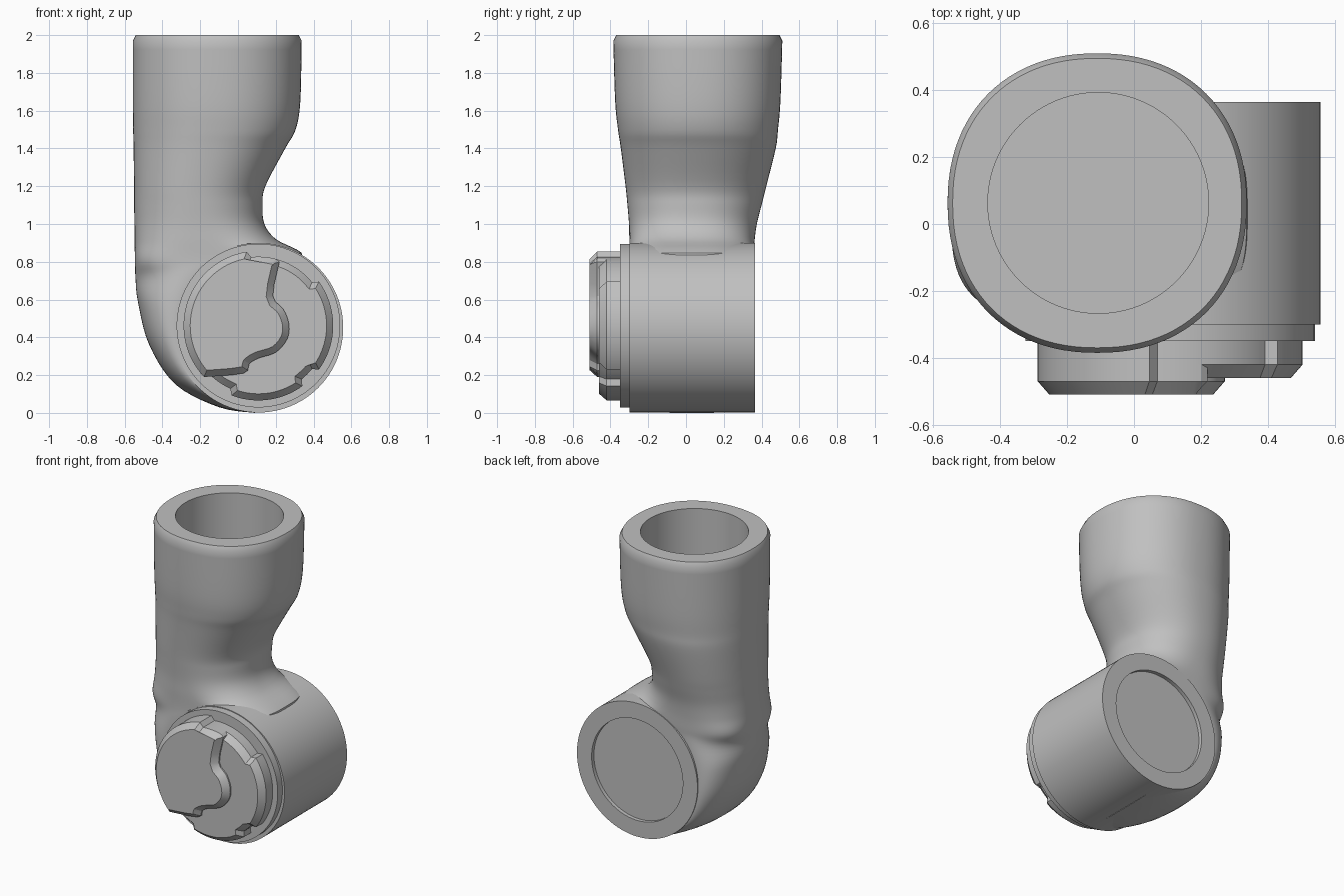
import bpy, bmesh, math
from mathutils import Vector

if "Cube" in bpy.data.objects:
    bpy.data.objects.remove(bpy.data.objects["Cube"], do_unlink=True)

grey = bpy.data.materials.new("grey plastic")
grey.use_nodes = True
COLOUR = (0.53, 0.53, 0.53, 1)
grey.diffuse_color = COLOUR
grey.node_tree.nodes["Principled BSDF"].inputs["Base Color"].default_value = COLOUR

CX, CZ = 0.108, 0.451      # axis of the cross barrel
SIDES = 96


def loft(name, rings, sharp=30):
    """Skin a list of closed rings and close both ends."""
    bm = bmesh.new()
    loops = [[bm.verts.new(p) for p in ring] for ring in rings]
    for a, b in zip(loops, loops[1:]):
        n = len(a)
        for i in range(n):
            j = (i + 1) % n
            bm.faces.new((a[i], a[j], b[j], b[i]))
    bm.faces.new(loops[0][::-1])
    bm.faces.new(loops[-1])
    bmesh.ops.recalc_face_normals(bm, faces=bm.faces)
    mesh = bpy.data.meshes.new(name)
    bm.to_mesh(mesh)
    bm.free()
    mesh.materials.append(grey)
    obj = bpy.data.objects.new(name, mesh)
    bpy.context.collection.objects.link(obj)
    bpy.ops.object.select_all(action="DESELECT")
    obj.select_set(True)
    bpy.context.view_layer.objects.active = obj
    bpy.ops.object.shade_smooth_by_angle(angle=math.radians(sharp))


def barrel(name, z, profile):
    """Turn (radius, y) pairs around a y axis at height z."""
    angles = [math.tau * i / SIDES for i in range(SIDES)]
    loft(name, [[(CX + r * math.cos(a), y, z + r * math.sin(a))
                 for a in angles] for r, y in profile])


def plate(name, outline, layers):
    """Stack an x-z outline (anticlockwise) at each (y, inset) layer."""
    pts = [Vector(p) for p in outline]
    n = len(pts)
    miters = []
    for i, p in enumerate(pts):
        d1 = (p - pts[i - 1]).normalized()
        d2 = (pts[(i + 1) % n] - p).normalized()
        n1, n2 = Vector((-d1.y, d1.x)), Vector((-d2.y, d2.x))
        miters.append((n1 + n2) / max(1 + n1.dot(n2), 0.6))
    loft(name, [[(q.x, y, q.y) for q in
                 (p + m * inset for p, m in zip(pts, miters))]
                for y, inset in layers], 25)


def catmull(a, b, c, d, t):
    return [0.5 * (2 * q + (r - p) * t + (2 * p - 5 * q + 4 * r - s) * t * t
                   + (3 * q - p - 3 * r + s) * t ** 3)
            for p, q, r, s in zip(a, b, c, d)]


def smooth(rows, steps):
    out = []
    for i in range(len(rows) - 1):
        a, d = rows[max(i - 1, 0)], rows[min(i + 2, len(rows) - 1)]
        out += [catmull(a, rows[i], rows[i + 1], d, k / steps) for k in range(steps)]
    return out + [list(rows[-1])]


def section(row, inset=0):
    """Rounded ring between an inner and an outer x-z point and two depths."""
    ix, iz, ox, oz, y0, y1, power = row
    inner, outer = Vector((ix, 0, iz)), Vector((ox, 0, oz))
    mid, half = (inner + outer) / 2, (inner - outer) / 2
    half -= half.normalized() * inset
    depth = (y1 - y0) / 2 - inset
    ring = []
    for i in range(SIDES):
        c, s = math.cos(math.tau * i / SIDES), math.sin(math.tau * i / SIDES)
        u = math.copysign(abs(c) ** (2 / power), c)
        v = math.copysign(abs(s) ** (2 / power), s)
        ring.append(mid + half * u + Vector((0, (y0 + y1) / 2 + depth * v, 0)))
    return ring


# Elbow tube: inner x, z, outer x, z, front y, back y, squareness.
# The lower sections hug the barrel rim, so the bend runs into its ends.
SECTIONS = [
    (0.10, 0.03, 0.09, 0.00, -0.298, 0.36, 2.2),
    (-0.06, 0.10, -0.10, 0.03, -0.298, 0.36, 2.2),
    (-0.18, 0.26, -0.33, 0.15, -0.298, 0.36, 2.2),
    (-0.18, 0.41, -0.47, 0.36, -0.298, 0.36, 2.2),
    (-0.11, 0.53, -0.53, 0.59, -0.298, 0.355, 2.2),
    (0.07, 0.75, -0.543, 0.72, -0.298, 0.352, 2.2),
    (0.34, 0.83, -0.546, 0.81, -0.298, 0.358, 3.2),
    (0.20, 0.92, -0.547, 0.90, -0.30, 0.363, 2.6),
    (0.14, 1.00, -0.548, 1.00, -0.302, 0.375, 2.3),
    (0.13, 1.10, -0.55, 1.10, -0.31, 0.40, 2.2),
    (0.145, 1.20, -0.55, 1.20, -0.32, 0.425, 2.2),
    (0.25, 1.40, -0.553, 1.40, -0.345, 0.475, 2.2),
    (0.305, 1.50, -0.555, 1.50, -0.36, 0.487, 2.2),
    (0.33, 1.65, -0.557, 1.65, -0.375, 0.50, 2.2),
    (0.337, 1.97, -0.557, 1.97, -0.385, 0.51, 2.2),
]
rings = [section(r) for r in smooth(SECTIONS, 5)]
rings.append(section((0.337, 2, -0.557, 2, -0.385, 0.51, 2.2), inset=0.015))
for z in (2.0, 1.5):                      # bore down the top of the tube
    rings.append(section((0.223, z, -0.437, z, -0.267, 0.393, 2)))
loft("elbow_tube", rings)

# Cross barrel with a shallow recess in its back, and the front collar
barrel("cross_barrel", CZ, [(0.449, -0.30), (0.449, 0.365), (0.34, 0.365), (0.34, 0.34)])
barrel("front_collar", CZ + 0.011, [(0.433, -0.29), (0.433, -0.35)])


def rim(deg, gaps):
    a = math.radians(deg)
    r = 0.365 if any(lo <= deg <= hi for lo, hi in gaps) else 0.396
    return CX + r * math.cos(a), CZ + 0.011 + r * math.sin(a)


# Lower cap plate with bayonet gaps around its rim
gaps = [(38, 96), (308, 322), (225, 248)]
plate("cap_plate", [rim(d, gaps) for d in range(0, 360, 3)],
      [(-0.34, 0), (-0.42, 0), (-0.46, 0.035)])

# Raised cap half, cut off by a wavy step
wave = [(-0.18, 0.19), (0.03, 0.21), (0.06, 0.26), (0.11, 0.29), (0.20, 0.32),
        (0.26, 0.39), (0.27, 0.47), (0.24, 0.55), (0.185, 0.62), (0.22, 0.80)]
outline = [rim(d, [(75, 96)]) for d in range(75, 222, 3)]
plate("raised_cap", outline + smooth(wave, 3),
      [(-0.34, 0), (-0.47, 0), (-0.51, 0.035)])
